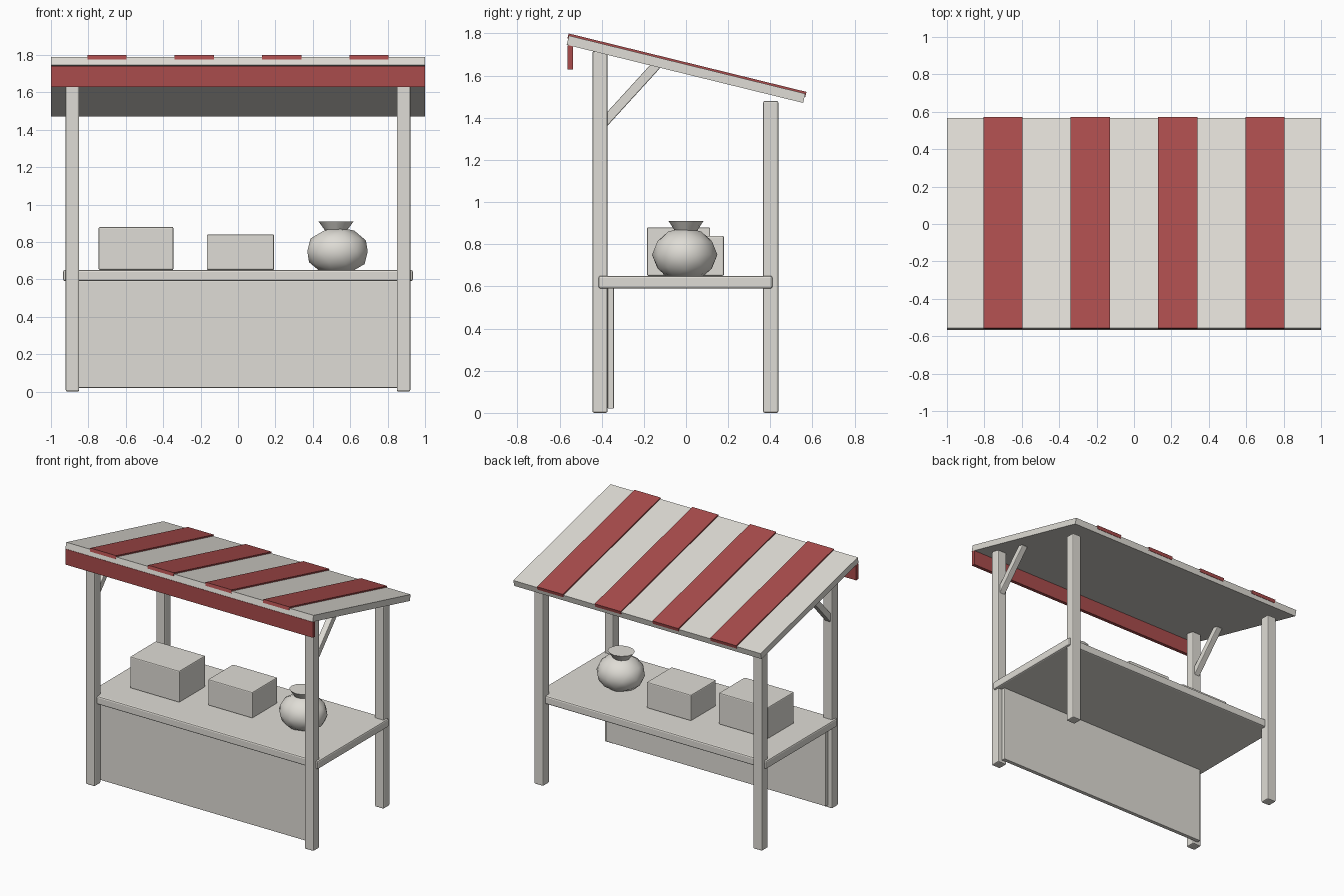
import bpy
import bmesh
import math
from mathutils import Vector

if "Cube" in bpy.data.objects:
    bpy.data.objects.remove(bpy.data.objects["Cube"])


def material(name, colour):
    mat = bpy.data.materials.new(name)
    mat.use_nodes = True
    mat.diffuse_color = (*colour, 1)
    mat.node_tree.nodes["Principled BSDF"].inputs["Base Color"].default_value = (*colour, 1)
    return mat


CREAM = material("cream", (0.74, 0.72, 0.67))
RED = material("canvas red", (0.40, 0.072, 0.072))


def finish(name, bm, mat, location=(0, 0, 0), tilt=0.0, bevel=0.0):
    mesh = bpy.data.meshes.new(name)
    bm.to_mesh(mesh)
    bm.free()
    obj = bpy.data.objects.new(name, mesh)
    bpy.context.collection.objects.link(obj)
    obj.location = location
    obj.rotation_euler.x = tilt
    mesh.materials.append(mat)
    if bevel:
        mod = obj.modifiers.new("Soft edges", "BEVEL")
        mod.width = bevel
        mod.segments = 2
    return obj


def box(name, low, high, mat=CREAM, bevel=0.0):
    """Upright box between two opposite corners."""
    low, high = Vector(low), Vector(high)
    bm = bmesh.new()
    bmesh.ops.create_cube(bm, size=1)
    bmesh.ops.scale(bm, vec=high - low, verts=bm.verts)
    return finish(name, bm, mat, (low + high) / 2, bevel=bevel)


def tilted_box(name, centre, size, tilt, mat=CREAM, bevel=0.0):
    bm = bmesh.new()
    bmesh.ops.create_cube(bm, size=1)
    bmesh.ops.scale(bm, vec=size, verts=bm.verts)
    return finish(name, bm, mat, centre, tilt, bevel)


# Posts and roof braces, mirrored left and right
for side, s in (("left", 1), ("right", -1)):
    x = 0.885 * s
    for end, y, top in (("front", -0.408, 1.715), ("back", 0.402, 1.48)):
        box(f"{end}_post_{side}", (x - 0.036, y - 0.036, 0),
            (x + 0.036, y + 0.036, top), bevel=0.008)
    start, stop = Vector((x, -0.40, 1.365)), Vector((x, -0.14, 1.65))
    run = stop - start
    tilted_box(f"roof_brace_{side}", (start + stop) / 2, (0.045, run.length, 0.045),
               math.atan2(run.z, run.y), bevel=0.005)

# Counter and front panel
box("counter_top", (-0.935, -0.415, 0.59), (0.935, 0.41, 0.65), bevel=0.01)
box("front_panel", (-0.89, -0.372, 0.02), (0.89, -0.342, 0.592), bevel=0.004)

# Sloping roof, raised stripes and hanging valance
SLOPE = math.radians(-13.8)
ROOF = Vector((0, 0, 1.63))
UP = Vector((0, -math.sin(SLOPE), math.cos(SLOPE)))
tilted_box("roof", ROOF, (2, 1.155, 0.045), SLOPE)
for i in range(4):
    tilted_box(f"roof_stripe_{i + 1}", ROOF + UP * 0.02 + Vector(((i - 1.5) * 0.467, 0, 0)),
               (0.21, 1.162, 0.024), SLOPE, RED)
box("valance", (-1, -0.562, 1.628), (1, -0.537, 1.742), RED)

# Goods boxes
box("large_box", (-0.745, -0.185, 0.65), (-0.345, 0.115, 0.88), bevel=0.007)
box("small_box", (-0.167, -0.11, 0.65), (0.193, 0.18, 0.84), bevel=0.007)

# Sack: faceted round body with a flared neck
bm = bmesh.new()
bmesh.ops.create_icosphere(bm, subdivisions=2, radius=1)
bmesh.ops.scale(bm, vec=(0.17, 0.155, 0.13), verts=bm.verts)
sack = finish("sack_body", bm, CREAM, (0.532, -0.006, 0.75))
bm = bmesh.new()
bmesh.ops.create_cone(bm, cap_ends=True, segments=12, radius1=0.05, radius2=0.094, depth=0.06)
bmesh.ops.scale(bm, vec=(1, 0.88, 1), verts=bm.verts)
neck = finish("sack_neck", bm, CREAM, (0.524, 0, 0.88))

bpy.ops.object.select_all(action="DESELECT")
for obj in (sack, neck):
    obj.select_set(True)
bpy.context.view_layer.objects.active = sack
bpy.ops.object.shade_smooth_by_angle(angle=math.radians(40))
